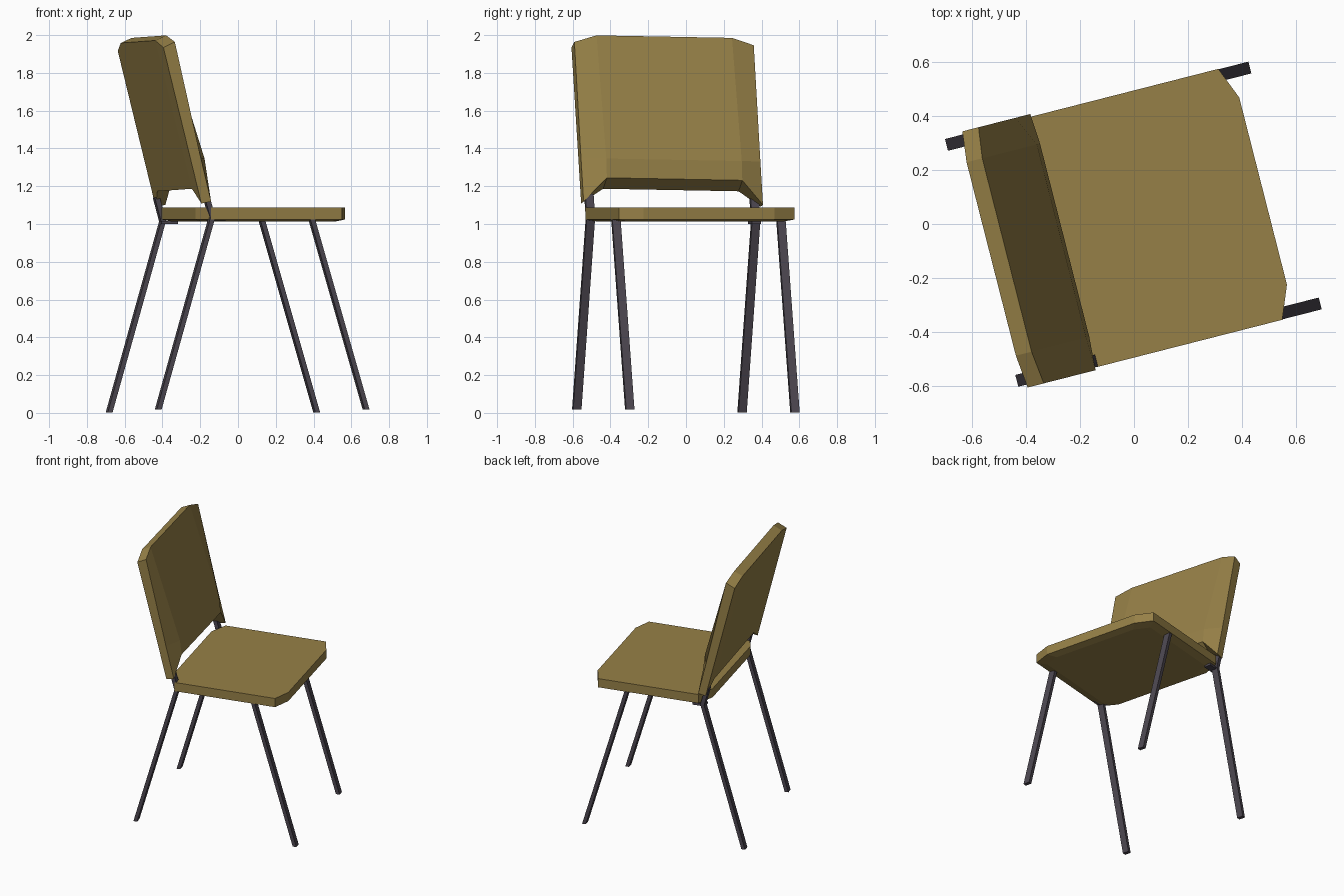
import bpy, bmesh, math

if "Cube" in bpy.data.objects:
    bpy.data.objects.remove(bpy.data.objects["Cube"])

ANGLE = math.radians(14.3)   # the chair is turned about the vertical axis


def place(u, v, z):
    """Chair space (u forward, v sideways) to world space."""
    c, s = math.cos(ANGLE), math.sin(ANGLE)
    return (u * c - v * s, u * s + v * c, z)


def material(name, color):
    m = bpy.data.materials.new(name)
    m.diffuse_color = (*color, 1)
    m.use_nodes = True
    m.node_tree.nodes["Principled BSDF"].inputs["Base Color"].default_value = m.diffuse_color
    return m


OLIVE = material("olive_upholstery", (0.305, 0.216, 0.063))
METAL = material("dark_metal", (0.072, 0.062, 0.080))


def loft(name, rings, mat):
    """Join equal-length closed rings into a capped solid."""
    bm = bmesh.new()
    vs = [[bm.verts.new(place(*p)) for p in r] for r in rings]
    n = len(vs[0])
    for a, b in zip(vs, vs[1:]):
        for i in range(n):
            j = (i + 1) % n
            bm.faces.new((a[i], a[j], b[j], b[i]))
    bm.faces.new(vs[0])
    bm.faces.new(vs[-1])
    bmesh.ops.recalc_face_normals(bm, faces=bm.faces)
    me = bpy.data.meshes.new(name)
    bm.to_mesh(me)
    bm.free()
    me.materials.append(mat)
    ob = bpy.data.objects.new(name, me)
    bpy.context.collection.objects.link(ob)
    return ob


def bar(name, start, end, du, dv):
    """Flat bar with horizontal end cuts, slightly twisted and tilted."""
    rings = []
    for u, v, z in (start, end):
        ring = []
        for a, b in ((-1, -1), (1, -1), (1, 1), (-1, 1)):
            ring.append((u - 0.04 * v + a * du / 2, v + b * dv / 2, z - 0.02 * v))
        rings.append(ring)
    return loft(name, rings, METAL)


# Seat: cut-corner slab with a shallow tapered underside
half = [(-0.325, 0.36), (-0.27, 0.48), (0.445, 0.48), (0.494, 0.358)]
outline = half + [(u, -v) for u, v in reversed(half)]


def seat_ring(z, k):
    return [(0.08 + (u - 0.08) * k, v * k, z) for u, v in outline]


loft("seat", [seat_ring(1.012, 0.88), seat_ring(1.024, 1), seat_ring(1.088, 1)], OLIVE)

# Backrest: side and middle sections (u, z), lofted across the width
side = [(-0.325, 1.10), (-0.272, 1.11), (-0.328, 1.34), (-0.47, 1.955), (-0.532, 1.925)]
middle = [(-0.345, 1.18), (-0.264, 1.238), (-0.276, 1.34), (-0.485, 1.992), (-0.545, 1.965)]
columns = [(-0.49, side), (-0.365, middle), (0.375, middle), (0.49, side)]
loft("backrest", [[(u, v, z - 0.018 * v) for u, z in sec] for v, sec in columns], OLIVE)

# Legs and the brackets that carry the backrest
for label, s in (("left", 1), ("right", -1)):
    v = 0.456 * s
    bar("front_leg_" + label, (0.565, v, 0.01), (0.264, v, 1.03), 0.026, 0.045)
    bar("rear_leg_" + label, (-0.570, v, 0.01), (-0.276, v, 1.03), 0.026, 0.045)
    bar("back_bracket_" + label, (-0.275, v, 1.015), (-0.312, v, 1.15), 0.028, 0.045)
    bar("seat_bracket_" + label, (-0.25, v * 0.97, 1.010), (-0.25, v * 0.97, 1.026), 0.09, 0.05)
